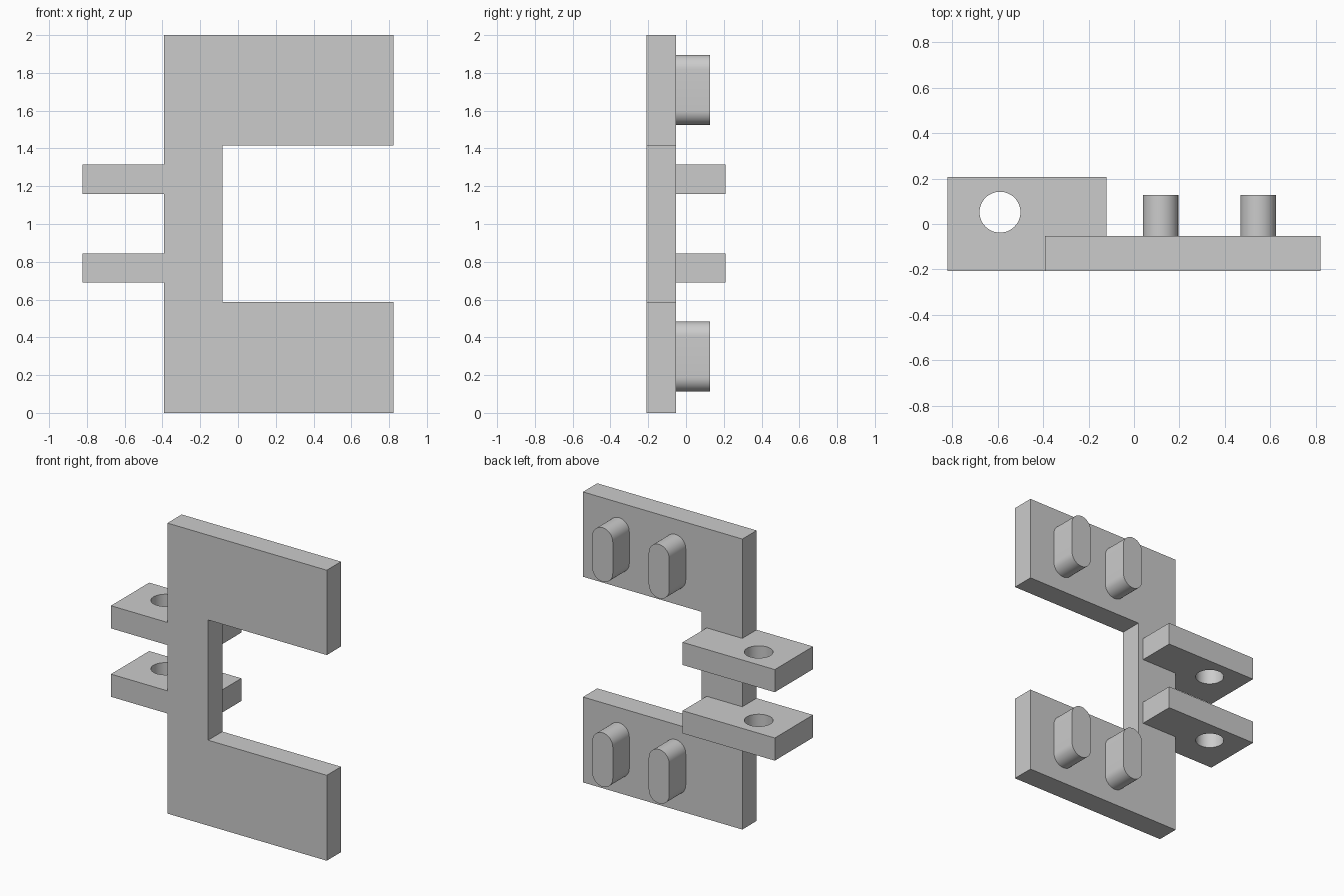
import bpy, bmesh, math
from mathutils import Matrix, Vector

cube = bpy.data.objects.get("Cube")
if cube:
    bpy.data.objects.remove(cube, do_unlink=True)

# Single grey material
GREY = (0.6, 0.6, 0.6, 1.0)
grey = bpy.data.materials.new("plain_grey")
grey.use_nodes = True
grey.diffuse_color = GREY
grey.node_tree.nodes["Principled BSDF"].inputs["Base Color"].default_value = GREY

UPRIGHT = Matrix.Rotation(math.pi / 2, 4, "X")   # profile y becomes z


def arc(cx, cy, r, start, end, steps):
    """Points along a circular arc, angles in degrees."""
    angles = [math.radians(start + (end - start) * i / steps) for i in range(steps + 1)]
    return [(cx + r * math.cos(a), cy + r * math.sin(a)) for a in angles]


def prism(name, loops, thickness, location, turn=Matrix.Identity(4)):
    """Extrude a flat outline (further loops are holes) into a solid."""
    curve = bpy.data.curves.new(name, "CURVE")
    curve.dimensions = "2D"
    curve.fill_mode = "BOTH"
    curve.extrude = thickness / 2
    for loop in loops:
        spline = curve.splines.new("POLY")
        spline.points.add(len(loop) - 1)
        for point, (x, y) in zip(spline.points, loop):
            point.co = (x, y, 0, 1)
        spline.use_cyclic_u = True
    temp = bpy.data.objects.new(name + "_outline", curve)
    bpy.context.collection.objects.link(temp)
    graph = bpy.context.evaluated_depsgraph_get()
    mesh = bpy.data.meshes.new_from_object(temp.evaluated_get(graph))
    bpy.data.objects.remove(temp, do_unlink=True)
    bpy.data.curves.remove(curve)

    bm = bmesh.new()
    bm.from_mesh(mesh)
    bmesh.ops.remove_doubles(bm, verts=bm.verts, dist=1e-5)
    bmesh.ops.transform(bm, matrix=Matrix.Translation(Vector(location)) @ turn, verts=bm.verts)
    bmesh.ops.recalc_face_normals(bm, faces=bm.faces)
    bm.to_mesh(mesh)
    bm.free()
    mesh.name = name
    mesh.materials.clear()
    mesh.materials.append(grey)
    obj = bpy.data.objects.new(name, mesh)
    bpy.context.collection.objects.link(obj)
    bpy.ops.object.select_all(action="DESELECT")
    obj.select_set(True)
    bpy.context.view_layer.objects.active = obj
    bpy.ops.object.shade_smooth_by_angle(angle=math.radians(30))
    return obj


FRONT, PLATE_BACK, LUG_BACK, PEG_BACK = -0.208, -0.053, 0.208, 0.127
LEFT, RIGHT, EDGE, NOTCH = 0.822, -0.822, -0.392, -0.082

# C-shaped plate
plate = [(EDGE, 0), (LEFT, 0), (LEFT, 0.588), (NOTCH, 0.588),
         (NOTCH, 1.416), (LEFT, 1.416), (LEFT, 2), (EDGE, 2)]
prism("c_plate", [plate], PLATE_BACK - FRONT, (0, (FRONT + PLATE_BACK) / 2, 0), UPRIGHT)

# Hinge lugs wrapping the plate's edge, each with a pin hole
lug = [(RIGHT, FRONT), (EDGE, FRONT), (EDGE, PLATE_BACK),
       (-0.12, PLATE_BACK), (-0.12, LUG_BACK), (RIGHT, LUG_BACK)]
hole = arc(-0.59, 0.052, 0.09, 0, 360, 48)[:-1]
for name, z in (("lower_lug", 0.767), ("upper_lug", 1.238)):
    prism(name, [lug, hole], 0.156, (0, 0, z))

# Round-ended pegs on the back of both arms
R, HALF = 0.078, 0.108
slot = arc(0, HALF, R, 0, 180, 20) + arc(0, -HALF, R, 180, 360, 20)
for level, z in (("lower", 0.298), ("upper", 1.71)):
    for side, x in (("inner", 0.117), ("outer", 0.547)):
        prism(f"{level}_{side}_peg", [slot], PEG_BACK - PLATE_BACK,
              (x, (PEG_BACK + PLATE_BACK) / 2, z), UPRIGHT)
